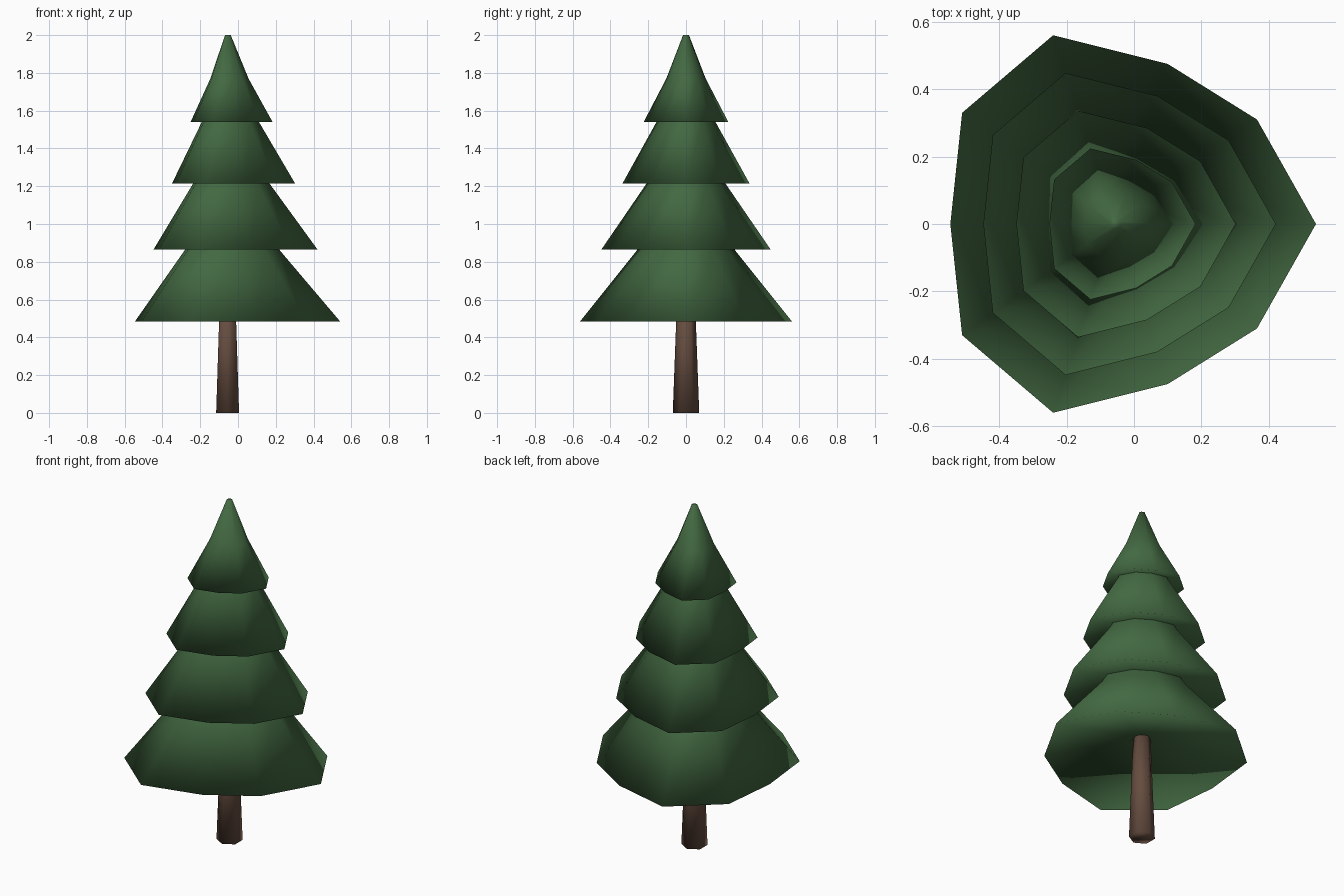
import bpy
import bmesh
from math import sin, cos, pi

cube = bpy.data.objects.get("Cube")
if cube:
    bpy.data.objects.remove(cube)

AXIS_X = -0.055


def make_material(name, color):
    mat = bpy.data.materials.new(name)
    mat.use_nodes = True
    mat.diffuse_color = (*color, 1)
    bsdf = mat.node_tree.nodes["Principled BSDF"]
    bsdf.inputs["Base Color"].default_value = (*color, 1)
    bsdf.inputs["Roughness"].default_value = 0.9
    return mat


def loft(name, outline, rings, mat, hollow=None):
    """Stack scaled copies of an outline; hollow is the height of a raised underside."""
    bm = bmesh.new()
    loops = [[bm.verts.new((x * s, y * s, z)) for x, y in outline] for s, z in rings]
    n = len(outline)
    for low, high in zip(loops, loops[1:]):
        for i in range(n):
            j = (i + 1) % n
            bm.faces.new((low[i], low[j], high[j], high[i]))
    bm.faces.new(loops[-1])
    if hollow is None:
        bm.faces.new(loops[0][::-1])
    else:
        center = bm.verts.new((0, 0, hollow))
        for i in range(n):
            bm.faces.new((loops[0][(i + 1) % n], loops[0][i], center))
    bmesh.ops.recalc_face_normals(bm, faces=bm.faces)
    for face in bm.faces:
        face.smooth = True
    mesh = bpy.data.meshes.new(name)
    bm.to_mesh(mesh)
    bm.free()
    mesh.materials.append(mat)
    obj = bpy.data.objects.new(name, mesh)
    obj.location.x = AXIS_X
    bpy.context.collection.objects.link(obj)
    return obj


needle_green = make_material("needle_green", (0.055, 0.14, 0.053))
bark_brown = make_material("bark_brown", (0.13, 0.073, 0.05))

# Trunk: tapered hexagon with corners toward front and back
hexagon = [(cos(pi / 2 + i * pi / 3), sin(pi / 2 + i * pi / 3)) for i in range(6)]
loft("trunk", hexagon, [(0.07, 0), (0.046, 0.65)], bark_brown)

# Uneven ten-sided branch outline, mirrored front to back
half = [(0.42, 0.31), (0.155, 0.475), (-0.185, 0.56), (-0.455, 0.33)]
outline = [(0.595, 0)] + half + [(-0.49, 0)] + [(x, -y) for x, y in reversed(half)]

# Branch tiers: name, scale, base height, tier height
tiers = [
    ("bottom_branches", 1.0, 0.485, 0.75),
    ("lower_branches", 0.8, 0.865, 0.70),
    ("upper_branches", 0.6, 1.215, 0.65),
    ("top_branches", 0.4, 1.54, 0.46),
]
for name, size, base, height in tiers:
    rings = [(size, base), (size * 0.465, base + height * 0.5), (size * 0.07, base + height)]
    loft(name, outline, rings, needle_green, hollow=base + 0.135 * size)
